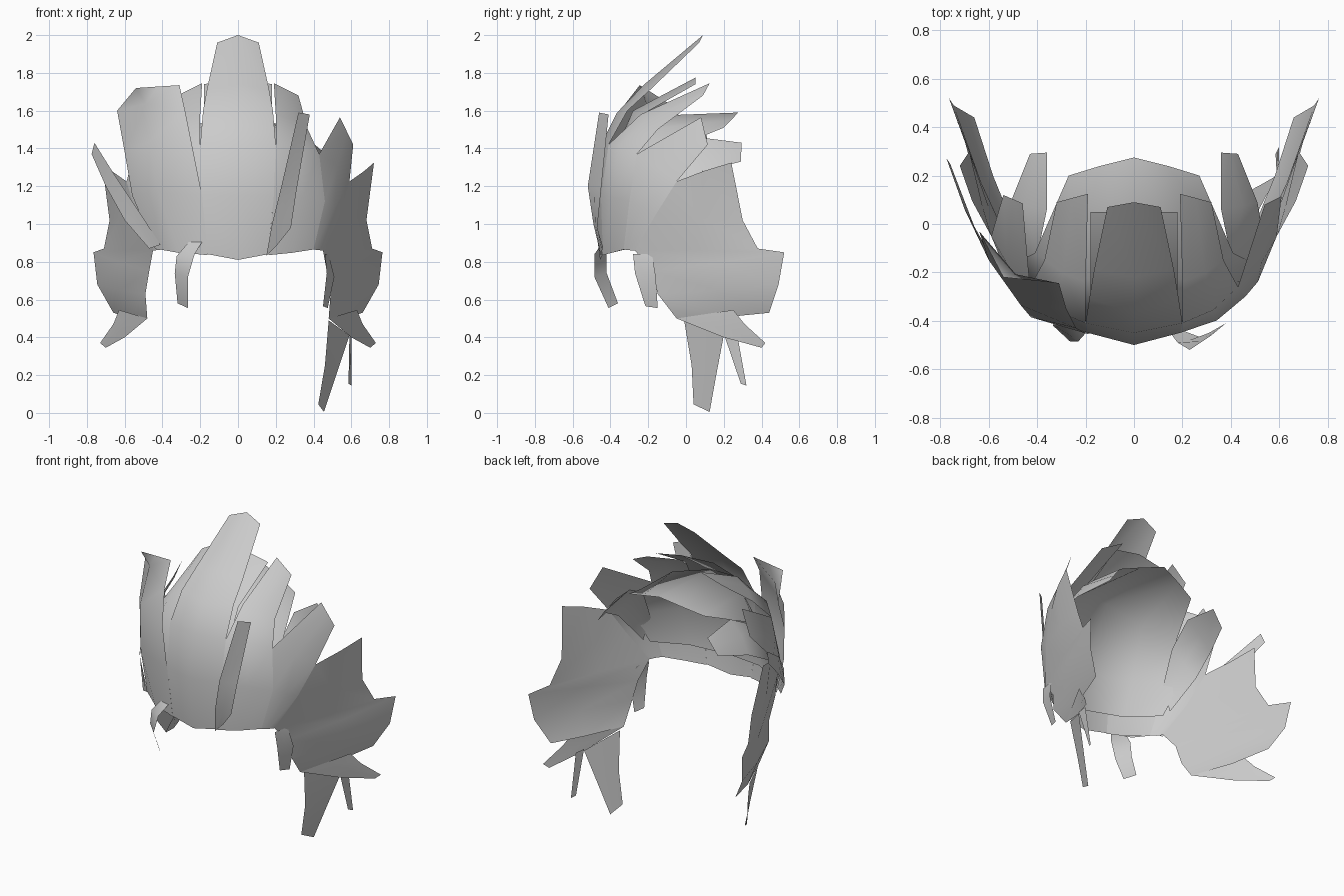
import bpy
from mathutils import Vector

cube = bpy.data.objects.get("Cube")
if cube:
    bpy.data.objects.remove(cube, do_unlink=True)

# One flat colour for every lock
grey = bpy.data.materials.new("light_grey")
grey.use_nodes = True
colour = (.6, .6, .6, 1)
grey.diffuse_color = colour
grey.node_tree.nodes["Principled BSDF"].inputs["Base Color"].default_value = colour

HEAD = Vector((0, .1, 1))


def add_middle(row, bulge):
    """Turn two edge points into three, the middle one pushed away from the head."""
    a, b = Vector(row[0]), Vector(row[1])
    middle = (a + b) / 2
    return [a, middle + (middle - HEAD).normalized() * bulge, b]


def sheet(name, rows):
    """Sheet of hair through rows of points."""
    step = len(rows[0])
    verts = [Vector(p) for row in rows for p in row]
    faces = []
    for r in range(len(rows) - 1):
        for c in range(step - 1):
            i = r * step + c
            faces.append((i, i + 1, i + step + 1, i + step))
    mesh = bpy.data.meshes.new(name)
    mesh.from_pydata(verts, [], faces)
    mesh.update()
    # Turn the outside of the sheet away from the head
    if sum((p.center - HEAD).dot(p.normal) * p.area for p in mesh.polygons) < 0:
        mesh.flip_normals()
    for polygon in mesh.polygons:
        polygon.use_smooth = True
    mesh.materials.append(grey)
    obj = bpy.data.objects.new(name, mesh)
    bpy.context.collection.objects.link(obj)


def lock(name, rows, bulge=0):
    """Sheet given by its two edges."""
    bulges = bulge if isinstance(bulge, tuple) else [bulge] * len(rows)
    sheet(name, [add_middle(row, b) for row, b in zip(rows, bulges)])


def mirrored(point, side=-1):
    return (point[0] * side, point[1], point[2])


def symmetric_sheet(name, half_rows):
    """Sheet across the middle; each row runs from the left edge to the centre."""
    sheet(name, [row + [mirrored(p) for p in row[-2::-1]] for row in half_rows])


def paired_lock(name, rows, bulge=0):
    """The same lock on both sides of the head."""
    for side, label in ((1, "left"), (-1, "right")):
        lock(f"{label}_{name}", [[mirrored(p, side) for p in row] for row in rows], bulge)


# Dome over the crown
symmetric_sheet("crown_dome", [
    [(.44, -.26, .98), (.25, -.39, .96), (0, -.45, .94)],
    [(.49, -.16, 1.18), (.29, -.37, 1.2), (0, -.46, 1.2)],
    [(.41, -.12, 1.38), (.25, -.22, 1.5), (0, -.25, 1.57)],
    [(.27, .2, 1.51), (.14, .24, 1.55), (0, .275, 1.59)]])

# Tall lock standing over the forehead
symmetric_sheet("centre_lock", [
    [(.16, -.44, .84), (0, -.455, .81)],
    [(.19, -.45, 1.15), (0, -.5, 1.15)],
    [(.2, -.41, 1.42), (0, -.45, 1.42)],
    [(.185, -.31, 1.6), (0, -.365, 1.59)],
    [(.165, -.19, 1.71), (0, -.22, 1.74)],
    [(.11, .07, 1.96), (0, .09, 2)]])

# Shorter lock behind it
symmetric_sheet("inner_centre_lock", [
    [(.18, -.42, 1.25), (0, -.44, 1.25)],
    [(.18, -.25, 1.57), (0, -.28, 1.6)],
    [(.18, .05, 1.74), (0, .05, 1.775)]])

# Swept locks either side of the centre, and a wide one over the right
paired_lock("front_lock",
            [((.16, -.44, .835), (.4, -.33, .865)),
             ((.19, -.45, 1.15), (.46, -.3, 1.12)),
             ((.2, -.41, 1.42), (.43, -.26, 1.37)),
             ((.2, -.24, 1.58), (.37, -.15, 1.5)),
             ((.19, .125, 1.745), (.32, .09, 1.68))], (.01, .03, .03, .02, 0))
lock("right_wide_lock",
     [((-.44, -.3, .87), (-.16, -.44, .84)),
      ((-.56, -.2, 1.15), (-.19, -.455, 1.15)),
      ((-.6, -.15, 1.38), (-.24, -.43, 1.4)),
      ((-.64, -.03, 1.6), (-.28, -.35, 1.6)),
      ((-.54, -.22, 1.72), (-.31, -.245, 1.735))], (.03, .08, .08, .05, 0))

# Spiked locks above the ears, joined to the front locks and temple sheets
spike_base = [((.4, -.33, .865), (.45, -.27, .86)),
              ((.46, -.3, 1.12), (.54, -.16, 1.05)),
              ((.43, -.26, 1.37), (.59, -.05, 1.225))]
spike_tips = {"left": ((.54, .08, 1.565), (.61, .115, 1.42)),
              "right": ((-.46, .085, 1.565), (-.54, .12, 1.42))}
for label, tip in spike_tips.items():
    side = 1 if label == "left" else -1
    base = [[mirrored(p, side) for p in row] for row in spike_base]
    lock(label + "_spike", base + [tip], (.005, .015, .02, 0))
paired_lock("back_spike",
            [((.42, -.24, 1.15), (.46, -.22, 1)),
             ((.4, -.13, 1.36), (.54, -.08, 1.19)),
             ((.36, .06, 1.46), (.51, .09, 1.28)),
             ((.36, .295, 1.43), (.43, .29, 1.33))], (.01, .01, .02, 0))

# Flared sheets beside the face, with a pointed flick at the bottom
paired_lock("temple_sheet",
            [((.59, -.05, 1.225), (.72, .24, 1.325)),
             ((.54, -.16, 1.05), (.68, .3, 1.02)),
             ((.45, -.27, .86), (.71, .38, .87)),
             ((.47, -.18, .75), (.765, .52, .85)),
             ((.49, -.15, .63), (.745, .49, .68)),
             ((.48, -.05, .5), (.66, .44, .53))], .015)
paired_lock("flick",
            [((.48, -.05, .5), (.63, .25, .545)),
             ((.6, .2, .4), (.66, .31, .47)),
             ((.7, .4, .345), (.73, .42, .37))])

# Loose strands hanging on the left
lock("long_hanging_strand",
     [((.48, -.01, .49), (.59, .2, .41)),
      ((.46, .03, .25), (.52, .16, .2)),
      ((.425, .04, .045), (.455, .125, .005))])
lock("thin_hanging_strand",
     [((.59, .2, .42), (.6, .27, .42)), ((.585, .29, .155), (.6, .32, .145))])
lock("left_small_strand",
     [((.46, -.28, .84), (.48, -.18, .84)),
      ((.47, -.27, .74), (.51, -.16, .72)),
      ((.45, -.215, .565), (.475, -.15, .555))])

# Feather-like strand rising over the forehead
lock("raised_front_strand",
     [((.15, -.45, .83), (.2, -.44, .88)),
      ((.18, -.49, 1), (.28, -.47, .98)),
      ((.23, -.52, 1.2), (.31, -.45, 1.18)),
      ((.32, -.46, 1.59), (.38, -.41, 1.58))])

# Small curl on the forehead and tall strand on the right
lock("forehead_curl",
     [((-.26, -.42, .905), (-.19, -.44, .905)),
      ((-.325, -.42, .83), (-.23, -.485, .84)),
      ((-.335, -.42, .74), (-.265, -.485, .72)),
      ((-.32, -.36, .58), (-.265, -.41, .555))])
lock("right_tall_strand",
     [((-.47, -.3, .87), (-.41, -.34, .89)),
      ((-.6, -.15, 1.02), (-.52, -.26, 1.06)),
      ((-.7, .06, 1.2), (-.66, -.01, 1.27)),
      ((-.775, .27, 1.37), (-.76, .25, 1.43))])
